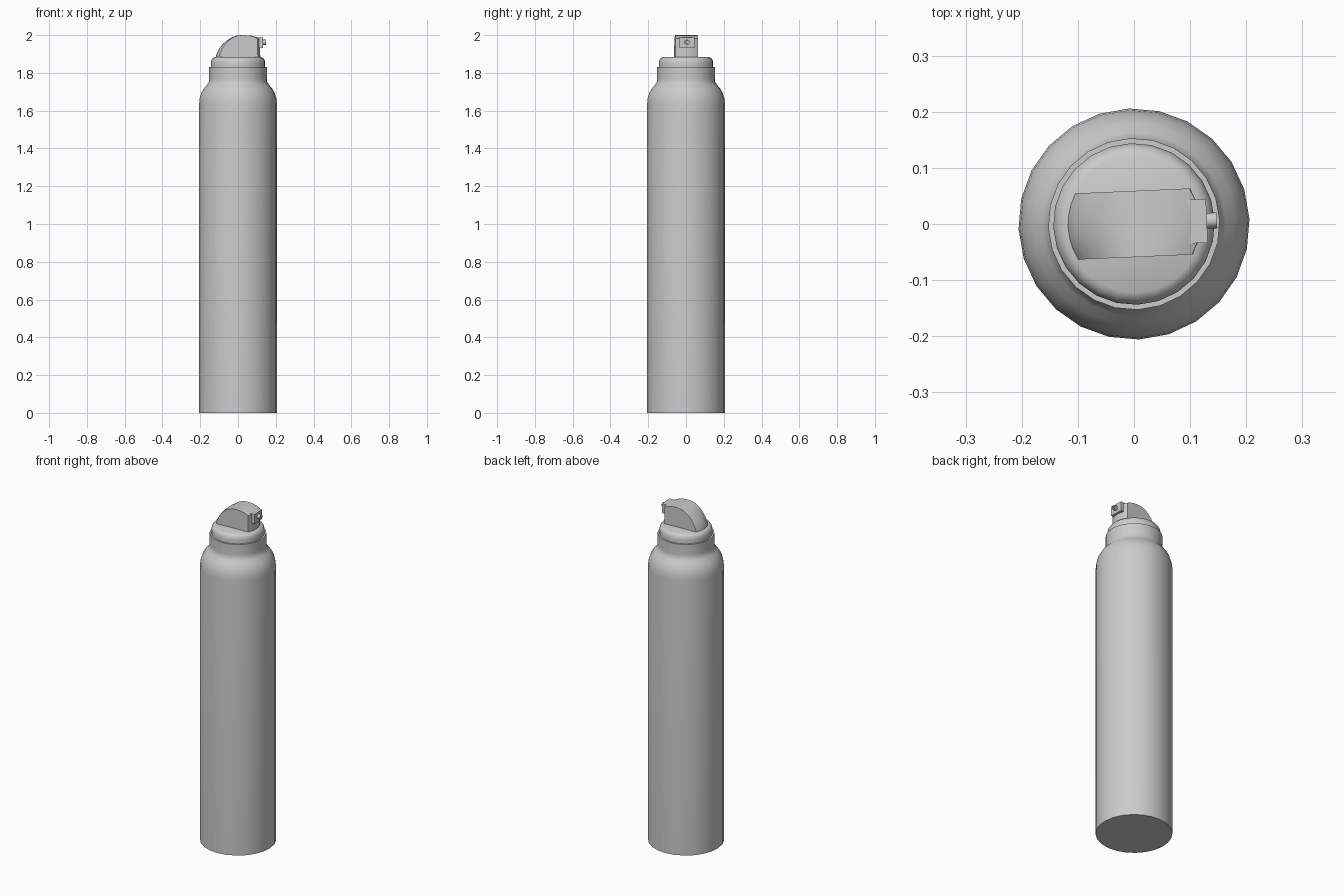
import bpy, bmesh, math
from mathutils import Matrix

if "Cube" in bpy.data.objects:
    bpy.data.objects.remove(bpy.data.objects["Cube"])

TURN = Matrix.Rotation(math.radians(2.5), 4, 'Z')


def finish(name, bm, angle=35):
    bmesh.ops.remove_doubles(bm, verts=bm.verts[:], dist=1e-5)
    bmesh.ops.recalc_face_normals(bm, faces=bm.faces[:])
    mesh = bpy.data.meshes.new(name)
    bm.transform(TURN)
    bm.to_mesh(mesh)
    bm.free()
    obj = bpy.data.objects.new(name, mesh)
    bpy.context.collection.objects.link(obj)
    bpy.ops.object.select_all(action='DESELECT')
    obj.select_set(True)
    bpy.context.view_layer.objects.active = obj
    bpy.ops.object.shade_smooth_by_angle(angle=math.radians(angle))
    return obj


def skin(bm, rows, closed):
    """Join rows of vertices with quads; closed wraps the last row to the first."""
    n = len(rows)
    for i in range(n if closed else n - 1):
        a, b = rows[i], rows[(i + 1) % n]
        for j in range(len(a) - 1):
            bm.faces.new((a[j], a[j + 1], b[j + 1], b[j]))


def lathe(name, profile, sides, placement=Matrix()):
    bm = bmesh.new()
    rows = []
    for i in range(sides):
        a = 2 * math.pi * i / sides
        rows.append([bm.verts.new((r * math.cos(a), r * math.sin(a), z))
                     for r, z in profile])
    skin(bm, rows, True)
    bm.transform(placement)
    return finish(name, bm)


# Can with rounded shoulder, and collar
lathe("can_body", [(0, 0), (0.206, 0), (0.206, 1.635), (0.203, 1.665),
                   (0.194, 1.695), (0.180, 1.719), (0.164, 1.737),
                   (0.154, 1.752), (0.153, 1.77), (0.153, 1.832),
                   (0.143, 1.832), (0.143, 1.82), (0, 1.82)], 24)

# Cap seated inside the collar
lathe("cap", [(0, 1.822), (0.144, 1.822), (0.144, 1.855), (0.141, 1.868),
              (0.134, 1.878), (0.122, 1.884), (0, 1.885)], 24)

# Push button: arched side profile with ends rounded to follow the cap
arch = [(-0.118, 1.882), (-0.114, 1.9), (-0.101, 1.926), (-0.082, 1.951),
        (-0.058, 1.973), (-0.03, 1.989), (0.0, 1.998), (0.03, 2.0),
        (0.065, 1.998), (0.095, 1.991), (0.117, 1.982), (0.118, 1.882)]
bm = bmesh.new()
rows = []
for y in (-0.059, -0.04, -0.02, 0, 0.02, 0.04, 0.059):
    k = math.sqrt(1 - (y / 0.118) ** 2)
    rows.append([bm.verts.new((x * k, y, z)) for x, z in arch])
for row in rows:
    row.append(row[0])
skin(bm, rows, False)
bm.faces.new(rows[0][:-1])
bm.faces.new(rows[-1][:-1])
finish("push_button", bm)

# Nozzle block on the button's front
bm = bmesh.new()
bmesh.ops.create_cube(bm, size=1, matrix=Matrix.Translation((0.113, 0, 1.96))
                      @ Matrix.Diagonal((0.034, 0.078, 0.056, 1)))
finish("nozzle_block", bm)

# Hollow spray outlet pointing along x
lathe("spray_outlet", [(0, 0), (0.014, 0), (0.014, 0.028), (0.007, 0.028),
                       (0.007, 0.02), (0, 0.02)], 12,
      Matrix.Translation((0.12, 0, 1.962)) @ Matrix.Rotation(math.pi / 2, 4, 'Y'))
